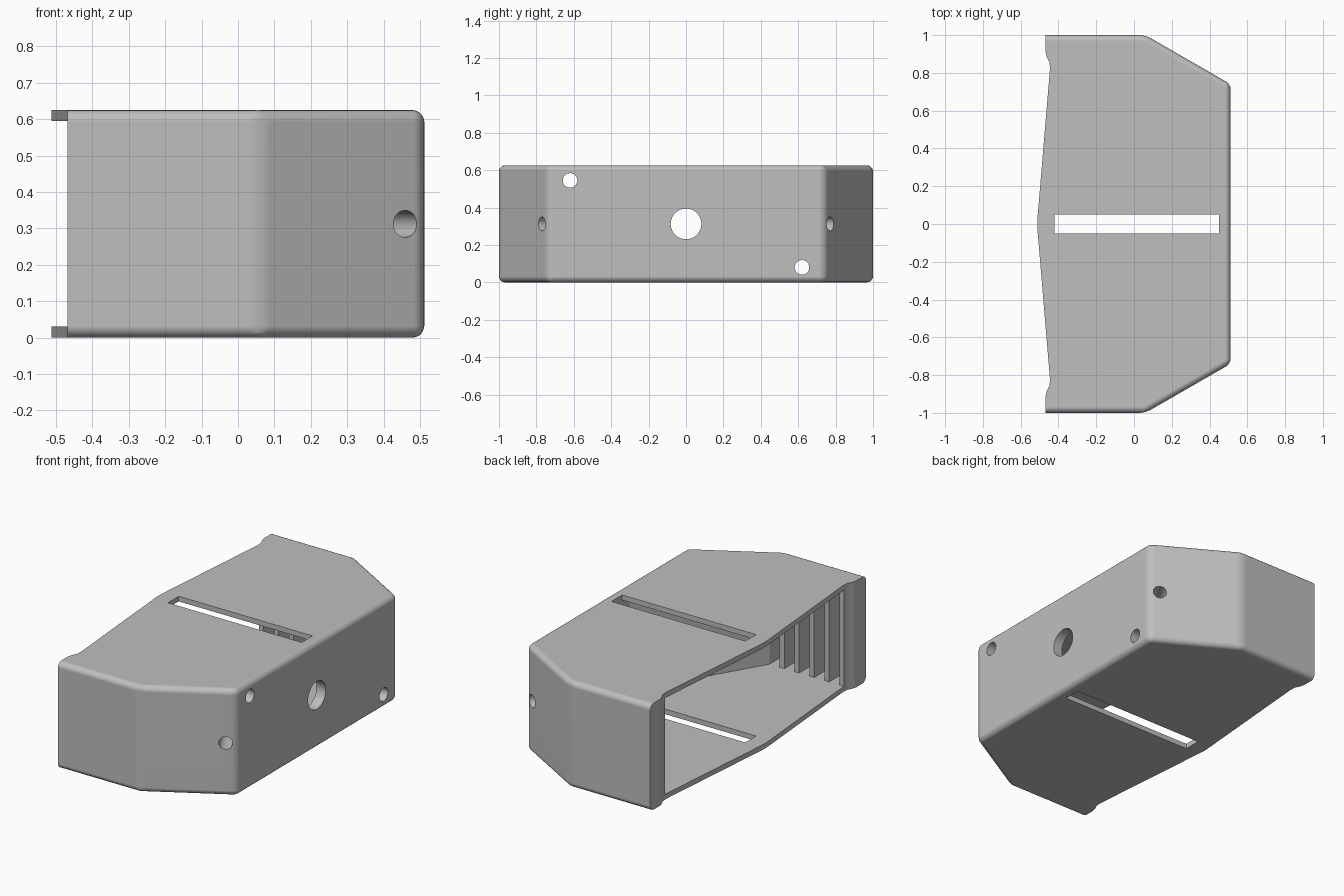
import bpy
import bmesh
import math
from mathutils import Matrix, Vector

if "Cube" in bpy.data.objects:
    bpy.data.objects.remove(bpy.data.objects["Cube"], do_unlink=True)

HEIGHT = 0.625
WALL = 0.03
RIB_TIP, RIB_ROOT = 0.83, 0.93

grey = bpy.data.materials.new("light_grey")
grey.use_nodes = True
grey.diffuse_color = (0.52, 0.52, 0.52, 1)
grey.node_tree.nodes["Principled BSDF"].inputs["Base Color"].default_value = (0.52, 0.52, 0.52, 1)


def make_object(name, bm):
    bmesh.ops.recalc_face_normals(bm, faces=bm.faces)
    mesh = bpy.data.meshes.new(name)
    bm.to_mesh(mesh)
    bm.free()
    mesh.materials.append(grey)
    obj = bpy.data.objects.new(name, mesh)
    bpy.context.collection.objects.link(obj)
    return obj


def mirrored_prism(half, z0, z1):
    """Extrude a half outline (y > 0) together with its mirror image."""
    outline = half + [(x, -y) for x, y in reversed(half)]
    bm = bmesh.new()
    face = bm.faces.new([bm.verts.new((x, y, z0)) for x, y in outline])
    grown = bmesh.ops.extrude_face_region(bm, geom=[face])
    moved = [v for v in grown["geom"] if isinstance(v, bmesh.types.BMVert)]
    bmesh.ops.translate(bm, verts=moved, vec=(0, 0, z1 - z0))
    return bm


def hole_cutter(name, centre, direction, radius, depth):
    """Cylinder centred on a point of the surface."""
    turn = Vector(direction).to_track_quat('Z', 'Y').to_matrix().to_4x4()
    bm = bmesh.new()
    bmesh.ops.create_cone(bm, cap_ends=True, segments=40, radius1=radius, radius2=radius,
                          depth=2 * depth, matrix=Matrix.Translation(centre) @ turn)
    return make_object(name, bm)


# Outer body, with a shallow pointed rim on the open side
body_half = [(-0.512, 0.02), (-0.445, 0.82), (-0.447, 0.855), (-0.462, 0.885),
             (-0.468, 0.91), (-0.468, 1.0), (0.06, 1.0), (0.512, 0.74)]
bm = mirrored_prism(body_half, 0, HEIGHT)


def on_outer_shell(edge):
    a, b = (v.co for v in edge.verts)
    far = max(a.x, b.x) > 0
    return far


# Round the outer edges but keep the open rim sharp
bmesh.ops.bevel(bm, geom=[e for e in bm.edges if on_outer_shell(e)], offset=0.032,
                offset_type='OFFSET', segments=5, profile=0.5, affect='EDGES', clamp_overlap=True)
housing = make_object("housing", bm)

# Cavity: ribbed end walls, then a funnel towards the middle hole
cavity_half = [(-0.8, RIB_TIP)]
pitch, rib = 0.097, 0.03
for i in range(5):
    start = -0.445 + pitch * i + rib
    end = start + pitch - rib
    cavity_half += [(start, RIB_TIP), (start, RIB_ROOT), (end, RIB_ROOT), (end, RIB_TIP)]
cavity_half.append((0.453, 0.13))
cutters = [make_object("cavity_cutter", mirrored_prism(cavity_half, WALL, HEIGHT - WALL))]

# Slot through top and bottom
cutters.append(make_object("slot_cutter",
               mirrored_prism([(-0.42, 0.05), (0.449, 0.05)], -0.1, HEIGHT + 0.1)))

# Middle hole and two small holes in the back wall
cutters.append(hole_cutter("middle_hole_cutter", (0.51, 0, HEIGHT / 2), (1, 0, 0), 0.082, 0.1))
for side, z in ((-1, 0.545), (1, 0.08)):
    cutters.append(hole_cutter("small_hole_cutter", (0.51, side * 0.62, z), (1, 0, 0), 0.039, 0.45))

# Blind screw holes square to the slanted walls
for side in (-1, 1):
    cutters.append(hole_cutter("screw_hole_cutter", (0.459, side * 0.77, HEIGHT / 2),
                               (0.5, side * 0.87, 0), 0.037, 0.25))

# Cut everything out of the housing
bpy.context.view_layer.objects.active = housing
housing.select_set(True)
for cutter in cutters:
    cutter.hide_render = True
    mod = housing.modifiers.new("cut", 'BOOLEAN')
    mod.operation = 'DIFFERENCE'
    mod.solver = 'EXACT'
    mod.object = cutter
    bpy.ops.object.modifier_apply(modifier=mod.name)
    bpy.data.objects.remove(cutter, do_unlink=True)

# Smooth rounded edges, flat walls
bpy.ops.object.shade_smooth_by_angle(angle=math.radians(30))
weighted = housing.modifiers.new("flat_walls", 'WEIGHTED_NORMAL')
weighted.keep_sharp = True
